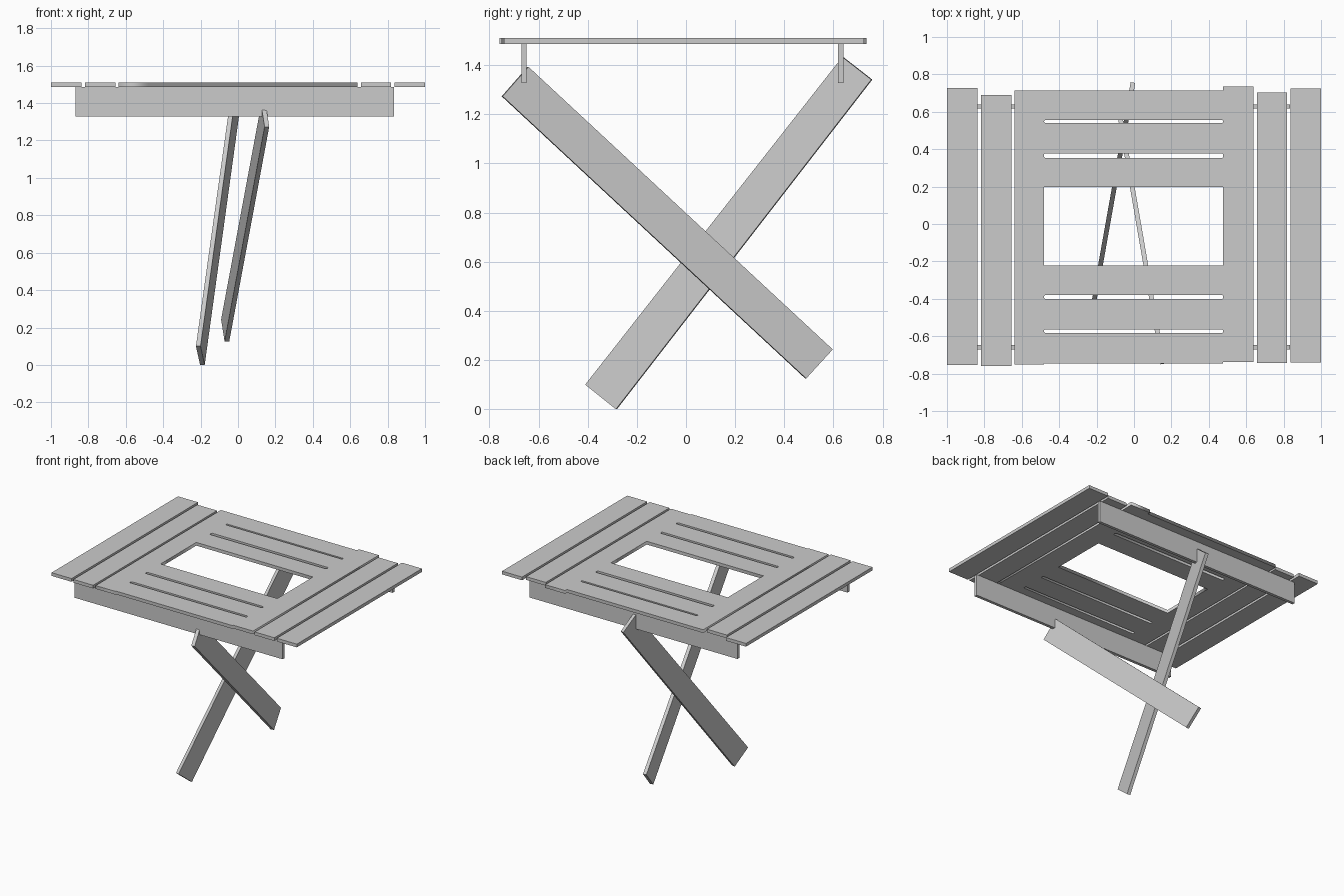
import bpy, bmesh
from mathutils import Vector

if "Cube" in bpy.data.objects:
    bpy.data.objects.remove(bpy.data.objects["Cube"])

TOP, UNDER = 1.51, 1.486


def finish(name, bm):
    bmesh.ops.recalc_face_normals(bm, faces=bm.faces)
    me = bpy.data.meshes.new(name)
    bm.to_mesh(me)
    bm.free()
    ob = bpy.data.objects.new(name, me)
    bpy.context.collection.objects.link(ob)
    return ob


def box(name, x0, x1, y0, y1, z0, z1):
    bm = bmesh.new()
    bmesh.ops.create_cube(bm, size=1)
    for v in bm.verts:
        v.co = ((x0 + x1) / 2 + v.co.x * (x1 - x0),
                (y0 + y1) / 2 + v.co.y * (y1 - y0),
                (z0 + z1) / 2 + v.co.z * (z1 - z0))
    return finish(name, bm)


def plank(name, corners, x0, slope, thick=0.025):
    """Board in a vertical plane x = x0 + slope * y, corners given as (y, z)."""
    bm = bmesh.new()
    off = Vector((1, -slope, 0)).normalized() * thick / 2
    mid = [Vector((x0 + slope * y, y, z)) for y, z in corners]
    a = [bm.verts.new(p + off) for p in mid]
    b = [bm.verts.new(p - off) for p in mid]
    bm.faces.new(a)
    bm.faces.new(b[::-1])
    for i in range(4):
        j = (i + 1) % 4
        bm.faces.new((a[i], b[i], b[j], a[j]))
    return finish(name, bm)


def opening(x0, x1, y0, y1, c=0.0):
    """Rectangular outline with optionally clipped corners."""
    if not c:
        return [(x0, y0), (x1, y0), (x1, y1), (x0, y1)]
    return [(x0 + c, y0), (x1 - c, y0), (x1, y0 + c), (x1, y1 - c),
            (x1 - c, y1), (x0 + c, y1), (x0, y1 - c), (x0, y0 + c)]


# Centre panel with slots and a large opening
outline = [(-0.64, -0.752), (-0.48, -0.752), (-0.48, -0.746), (0.477, -0.746),
           (0.477, -0.738), (0.64, -0.738), (0.64, 0.734), (0.477, 0.734),
           (0.477, 0.713), (-0.64, 0.713)]
loops = [outline, opening(-0.48, 0.477, -0.221, 0.197)]
for y0, y1 in [(0.54, 0.555), (0.353, 0.378), (-0.401, -0.38), (-0.583, -0.563)]:
    loops.append(opening(-0.48, 0.477, y0, y1, 0.005))
cu = bpy.data.curves.new("centre_panel", 'CURVE')
cu.dimensions = '2D'
cu.fill_mode = 'BOTH'
cu.extrude = (TOP - UNDER) / 2
for pts in loops:
    sp = cu.splines.new('POLY')
    sp.points.add(len(pts) - 1)
    for p, (x, y) in zip(sp.points, pts):
        p.co = (x, y, 0, 1)
    sp.use_cyclic_u = True
panel = bpy.data.objects.new("centre_panel", cu)
panel.location.z = (TOP + UNDER) / 2
bpy.context.collection.objects.link(panel)
bpy.context.view_layer.objects.active = panel
panel.select_set(True)
bpy.ops.object.convert(target='MESH')

# Loose side slats with uneven ends
for name, x0, x1, y0, y1 in [
        ("outer_slat_left", -1.0, -0.836, -0.754, 0.726),
        ("inner_slat_left", -0.818, -0.656, -0.758, 0.691),
        ("inner_slat_right", 0.657, 0.818, -0.743, 0.703),
        ("outer_slat_right", 0.836, 1.0, -0.74, 0.725)]:
    box(name, x0, x1, y0, y1, UNDER, TOP)

# Rails under the top
box("front_rail", -0.87, 0.835, -0.67, -0.648, 1.327, UNDER)
box("back_rail", -0.87, 0.835, 0.618, 0.64, 1.327, UNDER)

# Crossed legs
plank("long_leg", [(-0.408, 0.10), (-0.283, 0.0), (0.756, 1.341), (0.638, 1.433)],
      -0.14, 0.178)
plank("short_leg", [(-0.748, 1.273), (-0.643, 1.393), (0.595, 0.243), (0.487, 0.125)],
      0.025, -0.173)
